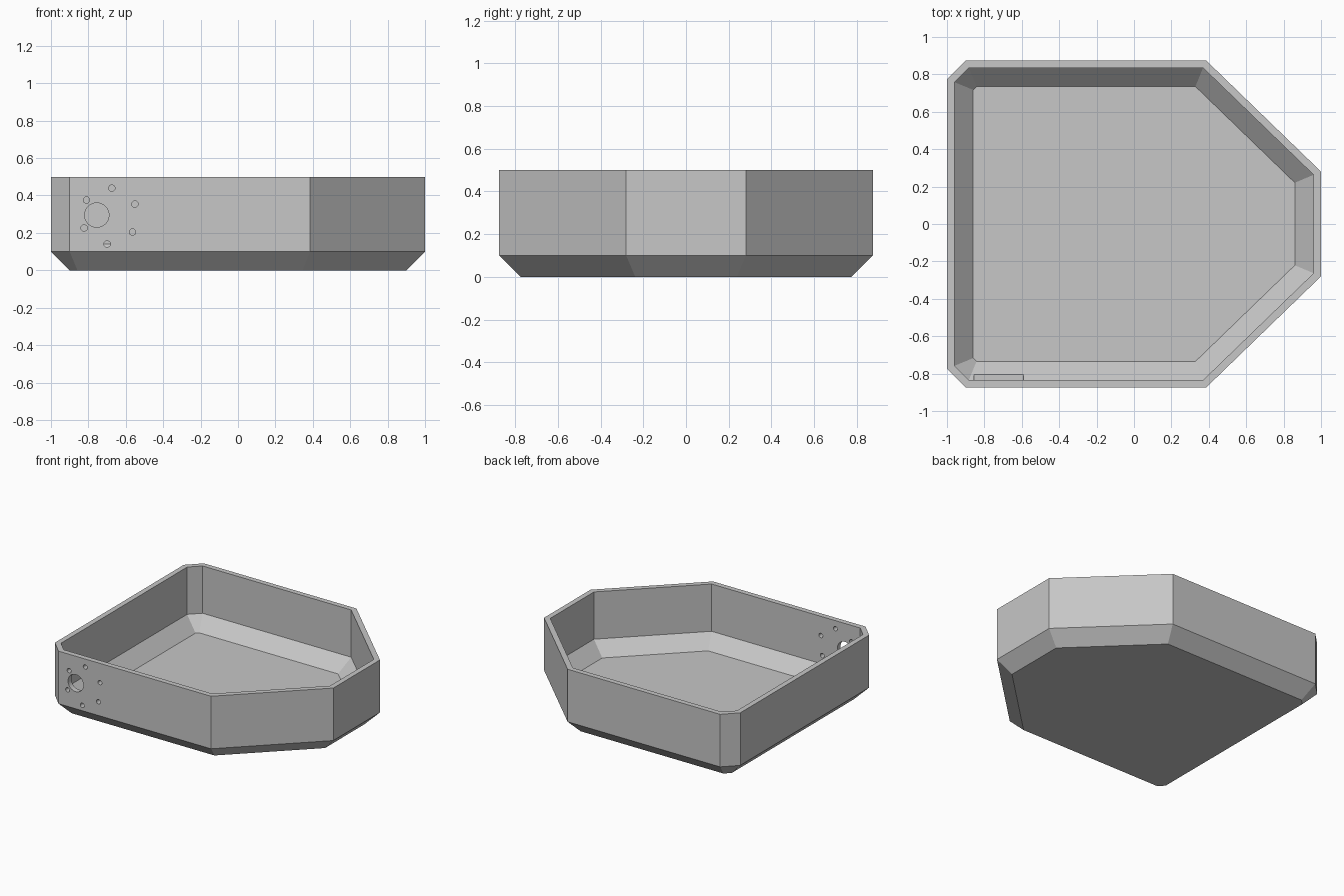
import bpy, bmesh, math
from mathutils import Vector, Matrix

cube = bpy.data.objects.get("Cube")
if cube:
    bpy.data.objects.remove(cube)

grey = bpy.data.materials.new("plain grey")
grey.use_nodes = True
colour = (0.57, 0.57, 0.57, 1)
grey.diffuse_color = colour
grey.node_tree.nodes["Principled BSDF"].inputs["Base Color"].default_value = colour

# Plan outline: one half, mirrored across y = 0, counter-clockwise
half = [(-1, -0.775), (-0.9, -0.875), (0.385, -0.875), (1, -0.28)]
outline = [Vector(p) for p in half] + [Vector((x, -y)) for x, y in reversed(half)]
WALL, BEVEL, HEIGHT = 0.04, 0.1, 0.5


def inset(points, d):
    """Move every edge of the outline inward by d."""
    result = []
    for i, p in enumerate(points):
        a = (p - points[i - 1]).normalized()
        b = (points[(i + 1) % len(points)] - p).normalized()
        na, nb = Vector((-a.y, a.x)), Vector((-b.y, b.x))
        result.append(p + (na + nb) * d / (1 + na.dot(nb)))
    return result


def make_object(name, bm):
    bmesh.ops.recalc_face_normals(bm, faces=bm.faces)
    mesh = bpy.data.meshes.new(name)
    bm.to_mesh(mesh)
    bm.free()
    mesh.materials.append(grey)
    obj = bpy.data.objects.new(name, mesh)
    bpy.context.collection.objects.link(obj)
    return obj


# Tray shell: rings from the underside, over the rim, down to the inner floor
profile = [(BEVEL, 0), (0, BEVEL), (0, HEIGHT), (WALL, HEIGHT),
           (WALL, BEVEL + WALL), (WALL + BEVEL, WALL)]
bm = bmesh.new()
rings = [[bm.verts.new((p.x, p.y, z)) for p in inset(outline, d)] for d, z in profile]
for low, high in zip(rings, rings[1:]):
    for i in range(len(low)):
        j = (i + 1) % len(low)
        bm.faces.new((low[i], low[j], high[j], high[i]))
bm.faces.new(rings[0][::-1])
bm.faces.new(rings[-1])
tray = make_object("tray", bm)

# Cutter for the large port and the ring of six screw holes
bm = bmesh.new()


def add_hole(x, z, r):
    place = Matrix.Translation((x, -0.85, z)) @ Matrix.Rotation(math.pi / 2, 4, "X")
    bmesh.ops.create_cone(bm, cap_ends=True, segments=32, radius1=r, radius2=r,
                          depth=0.1, matrix=place)


add_hole(-0.755, 0.295, 0.065)
for k in range(6):
    a = math.radians(25.2 + 60 * k)
    add_hole(-0.687 + 0.15 * math.cos(a), 0.29 + 0.15 * math.sin(a), 0.017)
holes = make_object("hole_cutter", bm)

# Cutter for the small flat-floored pocket in the inner slope
bm = bmesh.new()
bmesh.ops.create_cube(bm, size=1, matrix=Matrix.Translation((-0.722, -0.8075, 0.155))
                      @ Matrix.Diagonal((0.265, 0.054, 0.09, 1)))
pocket = make_object("pocket_cutter", bm)

bpy.context.view_layer.objects.active = tray
for cutter in (pocket, holes):
    cutter.hide_render = True
    mod = tray.modifiers.new(cutter.name, "BOOLEAN")
    mod.operation = "DIFFERENCE"
    mod.solver = "EXACT"
    mod.object = cutter
    bpy.ops.object.modifier_apply(modifier=mod.name)
    bpy.data.objects.remove(cutter)

# Smooth hole walls, crisp edges elsewhere
bpy.ops.object.select_all(action="DESELECT")
tray.select_set(True)
bpy.ops.object.shade_smooth_by_angle(angle=math.radians(20))
